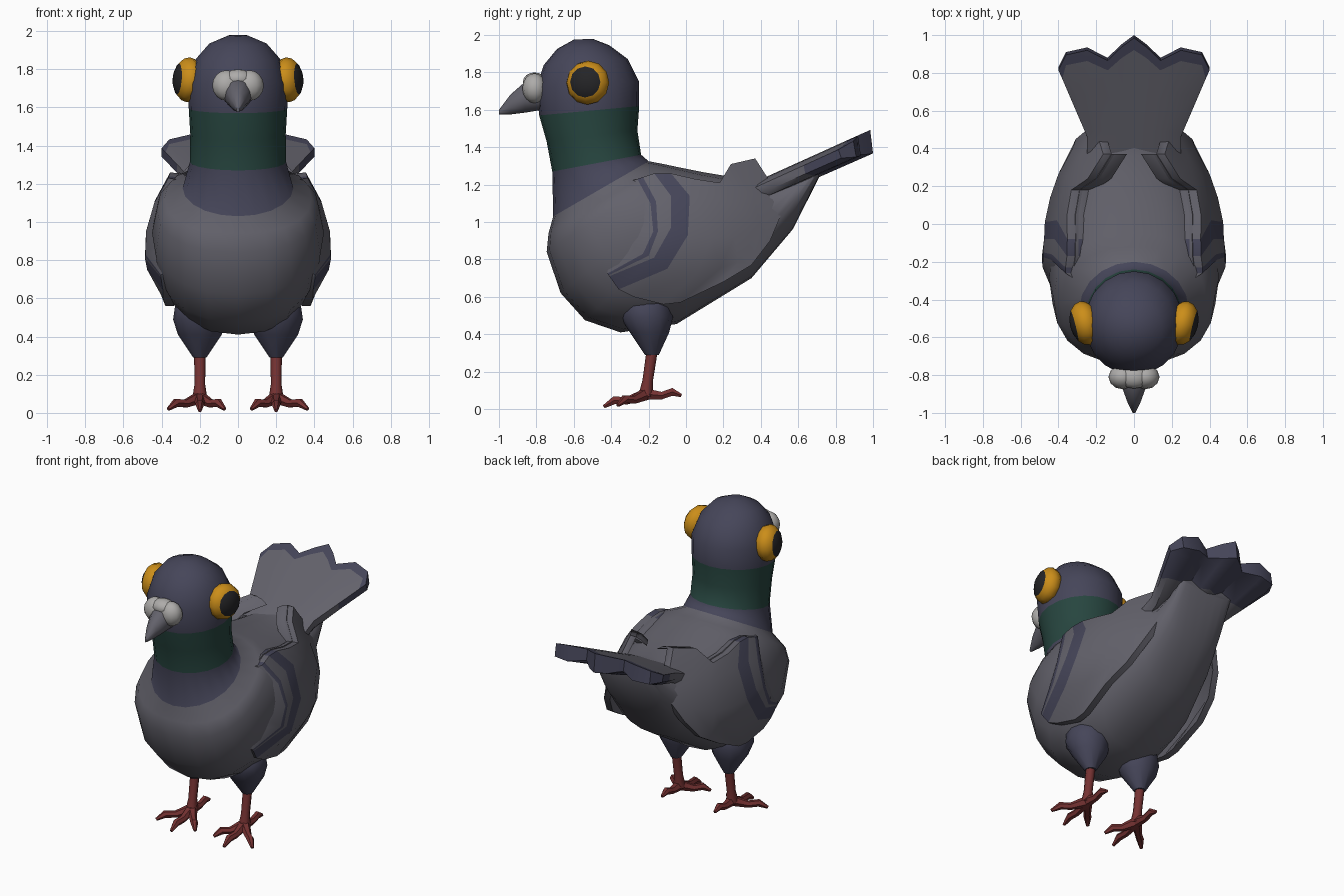
import bpy, bmesh, math
from mathutils import Vector, Matrix

cube = bpy.data.objects.get("Cube")
if cube:
    bpy.data.objects.remove(cube, do_unlink=True)


def material(name, r, g, b):
    mat = bpy.data.materials.new(name)
    mat.use_nodes = True
    mat.diffuse_color = (r, g, b, 1)
    shader = mat.node_tree.nodes["Principled BSDF"]
    shader.inputs["Base Color"].default_value = (r, g, b, 1)
    shader.inputs["Roughness"].default_value = 0.8
    return mat


GREY = material("feather_grey", .125, .122, .148)
DARK = material("slate_blue", .06, .06, .1)
GREEN = material("neck_green", .02, .06, .05)
ORANGE = material("eye_orange", .6, .27, .01)
BLACK = material("pupil_black", .018, .018, .02)
WHITE = material("cere_white", .42, .41, .4)
RED = material("leg_red", .18, .032, .032)


def finish(name, bm, mats, angle=45):
    """Turn a bmesh into a smooth shaded object."""
    bmesh.ops.recalc_face_normals(bm, faces=bm.faces[:])
    mesh = bpy.data.meshes.new(name)
    bm.to_mesh(mesh)
    bm.free()
    for mat in mats:
        mesh.materials.append(mat)
    obj = bpy.data.objects.new(name, mesh)
    bpy.context.collection.objects.link(obj)
    bpy.ops.object.select_all(action='DESELECT')
    obj.select_set(True)
    bpy.context.view_layer.objects.active = obj
    bpy.ops.object.shade_smooth_by_angle(angle=math.radians(angle))
    return obj


def skin(name, rings, mats, rule=lambda i: 0, angle=45):
    """Bridge a list of closed point rings and cap both ends."""
    bm = bmesh.new()
    loops = [[bm.verts.new(p) for p in ring] for ring in rings]
    count = len(loops[0])
    for i, (a, b) in enumerate(zip(loops, loops[1:])):
        for k in range(count):
            n = (k + 1) % count
            bm.faces.new((a[k], a[n], b[n], b[k])).material_index = rule(i)
    bm.faces.new(loops[0]).material_index = rule(0)
    bm.faces.new(loops[-1]).material_index = rule(len(loops) - 2)
    return finish(name, bm, mats, angle)


def oval(fy, fz, by, bz, width, x=0, sides=20, power=1.0):
    """Oval ring spanning a front point and a back point on the centre plane."""
    ring = []
    for k in range(sides):
        a = math.tau * k / sides
        c, s = math.cos(a), math.sin(a)
        c = math.copysign(abs(c) ** power, c)
        s = math.copysign(abs(s) ** power, s)
        ring.append((x + width * s, (fy + by) / 2 + (fy - by) / 2 * c,
                     (fz + bz) / 2 + (fz - bz) / 2 * c))
    return ring


def tube(name, points, radii, mat, sides=8):
    """Tapered tube along a path."""
    pts = [Vector(p) for p in points]
    rings = []
    for i, p in enumerate(pts):
        way = pts[min(i + 1, len(pts) - 1)] - pts[max(i - 1, 0)]
        turn = way.to_track_quat('Z', 'Y')
        rings.append([p + turn @ Vector((radii[i] * math.cos(math.tau * k / sides),
                                         radii[i] * math.sin(math.tau * k / sides), 0))
                      for k in range(sides)])
    return skin(name, rings, [mat])


def slab(name, top, bottom, mats, rule, angle=45):
    """Closed slab between two point grids; rule(row, column, layer) picks the colour."""
    bm = bmesh.new()
    t, b = [[[bm.verts.new(p) for p in row] for row in grid] for grid in (top, bottom)]
    rows, cols = len(t) - 1, len(t[0]) - 1
    for i in range(rows):
        for j in range(cols):
            for layer, g in enumerate((t, b)):
                face = bm.faces.new((g[i][j], g[i][j + 1], g[i + 1][j + 1], g[i + 1][j]))
                face.material_index = rule(i, j, layer)
        for j in (0, cols):
            face = bm.faces.new((t[i][j], t[i + 1][j], b[i + 1][j], b[i][j]))
            face.material_index = rule(i, min(j, cols - 1), 2)
    for j in range(cols):
        for i in (0, rows):
            face = bm.faces.new((t[i][j], t[i][j + 1], b[i][j + 1], b[i][j]))
            face.material_index = rule(min(i, rows - 1), j, 2)
    return finish(name, bm, mats, angle)


def ellipsoid(name, centre, size, mats, axis=(0, 0, 1), rule=None):
    """Squashed sphere with its pole along an axis."""
    bm = bmesh.new()
    bmesh.ops.create_uvsphere(bm, u_segments=12, v_segments=8, radius=1)
    for f in bm.faces:
        f.material_index = rule(f.calc_center_median()) if rule else 0
    turn = Vector(axis).to_track_quat('Z', 'Y').to_matrix().to_4x4()
    bm.transform(Matrix.Translation(centre) @ turn @ Matrix.Diagonal((*size, 1)))
    return finish(name, bm, mats)


# Head, neck and body: front point, back point, half width
head = [(-.60, 1.975, -.50, 1.98, .05), (-.69, 1.925, -.41, 1.945, .15),
        (-.76, 1.84, -.31, 1.87, .22), (-.80, 1.72, -.25, 1.75, .262),
        (-.785, 1.57, -.25, 1.62, .258), (-.745, 1.43, -.26, 1.49, .25),
        (-.715, 1.27, -.24, 1.36, .252), (-.71, 1.03, -.20, 1.325, .29)]
trunk = [(-.735, .94, -.12, 1.31, .385), (-.745, .84, -.05, 1.295, .425),
         (-.67, .62, .10, 1.265, .45), (-.54, .475, .25, 1.24, .435),
         (-.35, .41, .36, 1.23, .40), (-.05, .455, .45, 1.23, .345),
         (.35, .70, .52, 1.25, .265), (.57, .96, .60, 1.29, .22),
         (.71, 1.235, .70, 1.33, .20)]
rings = [oval(*r) for r in head] + [oval(*r, power=.87) for r in trunk]
skin("head_and_body", rings, [DARK, GREEN, GREY],
     lambda i: 2 if i > 6 else 1 if i in (4, 5) else 0, 60)

# Tail fan: column position, end, thickness
fan = [(0, 1.0, .125), (.17, .95, .11), (.35, .88, .07),
       (.62, .935, .105), (.9, .91, .085), (1, .83, .045)]
fan = [(-u, e, h) for u, e, h in fan[:0:-1]] + fan
tail_top, tail_bottom = [], []
for t in (0, .25, .6, .9, 1):
    upper, lower = [], []
    for u, end, thick in fan:
        y = .35 + (end - .35) * t
        half = .25 + .15 * min(max((y - .47) / .36, 0), 1)
        z = 1.25 + .44 * (y - .45) - .03 * abs(u) ** 4
        upper.append((u * half, y - .015 * t, z))
        lower.append((u * half, y, z - thick))
    tail_top.append(upper)
    tail_bottom.append(lower)
slab("tail", tail_top, tail_bottom, [GREY, DARK],
     lambda i, j, layer: int(i > (2 if layer == 0 else 1)))

# Beak and cere
beak = [(.09, 1.60, 1.76, -.77), (.068, 1.585, 1.75, -.86),
        (.038, 1.575, 1.68, -.94), (.008, 1.575, 1.60, -1.0)]
skin("beak", [oval(y, low, y, high, w, sides=10) for w, low, high, y in beak], [GREY])
ellipsoid("cere_bridge", (0, -.81, 1.75), (.08, .062, .05), [WHITE])

# Wing columns from the leading edge to the trailing edge, each running top to bottom (y, z)
columns = [
    [(-.30, 1.22), (-.34, 1.08), (-.37, .95), (-.40, .85), (-.43, .74)],
    [(-.26, 1.23), (-.19, 1.10), (-.175, .95), (-.23, .83), (-.42, .725)],
    [(-.23, 1.24), (-.16, 1.11), (-.15, .95), (-.20, .82), (-.415, .715)],
    [(-.17, 1.26), (-.08, 1.14), (-.08, .97), (-.17, .81), (-.41, .71)],
    [(-.08, 1.26), (.02, 1.14), (.01, .93), (-.10, .75), (-.36, .64)],
    [(.05, 1.23), (.13, 1.13), (.14, .92), (.06, .73), (-.28, .60)],
    [(.18, 1.21), (.25, 1.10), (.26, .92), (.18, .75), (-.12, .56)],
    [(.24, 1.31), (.36, 1.15), (.40, .98), (.28, .79), (-.03, .57)],
    [(.37, 1.34), (.53, 1.09), (.45, .90), (.35, .77), (.20, .68)]]


def wing_x(y, z):
    """Distance of the folded wing surface from the centre plane."""
    along, up = y + .15, z - .85
    return .49 - (.5 if along > 0 else .9) * along ** 2 - (.8 if up > 0 else 1.3) * up ** 2


for side, prefix in ((1, "left_"), (-1, "right_")):
    # Folded wing with two dark bars
    outer, inner = [], []
    for i in range(-1, 5):
        out_row, in_row = [], []
        for j, column in enumerate(columns):
            y, z = column[max(i, 0)]
            x = wing_x(y, z) - (.06 if j == 0 else 0) - (.08 if i < 0 else 0)
            drop = .01 if i < 0 else 0
            out_row.append((side * x, y, z - drop))
            in_row.append((side * (x - .045), y, z - 4 * drop))
        outer.append(out_row)
        inner.append(in_row)
    slab(prefix + "wing", outer, inner, [GREY, DARK],
         lambda i, j, layer: int(layer == 0 and j in (1, 3)))

    # Eye with the pupil on its outer cap
    ellipsoid(prefix + "eye", (side * .26, -.525, 1.745), (.118, .118, .08),
              [ORANGE, BLACK], (side, -.25, .07), lambda c: int(c.z > .7))
    ellipsoid(prefix + "cere", (side * .06, -.81, 1.715), (.075, .065, .08), [WHITE])

    # Thigh
    thigh = [(-.28, .64, -.12, .64, .08), (-.35, .56, -.08, .56, .13),
             (-.35, .49, -.07, .49, .14), (-.30, .41, -.09, .41, .115),
             (-.22, .29, -.145, .29, .035)]
    skin(prefix + "thigh", [oval(*r, x=side * .2, sides=12) for r in thigh], [DARK])

    # Shin and toes
    hip = side * .2
    tube(prefix + "shin", [(hip, -.18, .32), (hip, -.205, .15), (hip, -.215, .07)],
         [.03, .028, .04], RED)
    toes = {"middle_toe": (0, -.225, .02), "outer_toe": (.165, -.15, .028),
            "inner_toe": (-.13, -.15, .028), "back_toe": (0, .19, .08)}
    for toe, (dx, dy, z) in toes.items():
        path = [(hip + side * dx * t, -.215 + dy * t, .08 + (z - .08) * t + bump)
                for t, bump in ((0, 0), (.45, -.008), (.75, .012), (1, -.008))]
        tube(prefix + toe, path, [.035, .023, .024, .01], RED, 6)
